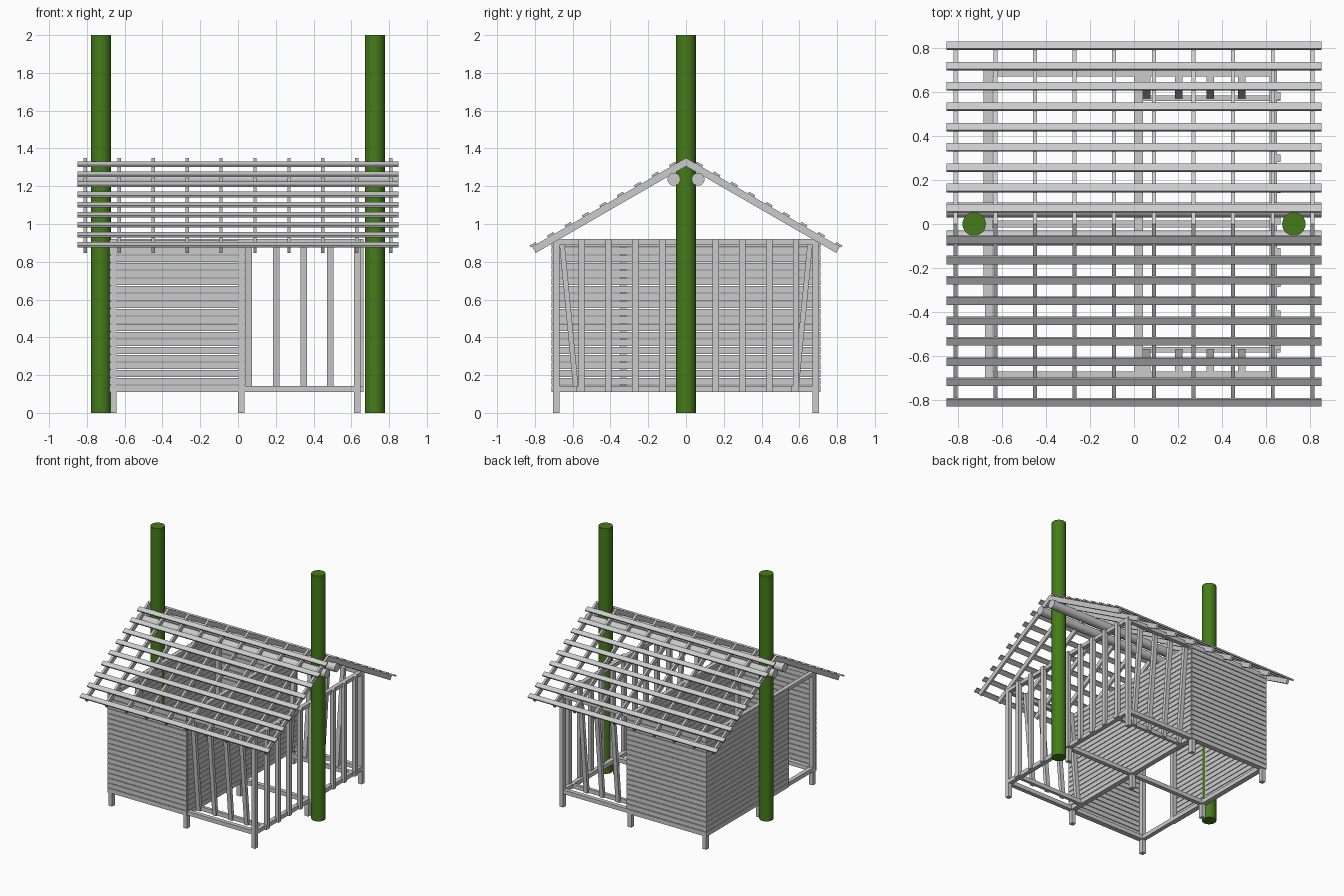
import bpy, bmesh, math
from mathutils import Matrix, Vector

if "Cube" in bpy.data.objects:
    bpy.data.objects.remove(bpy.data.objects["Cube"])


def mesh_object(name, bm):
    me = bpy.data.meshes.new(name)
    bm.to_mesh(me)
    bm.free()
    ob = bpy.data.objects.new(name, me)
    bpy.context.collection.objects.link(ob)
    return ob


def boxes(name, spans):
    """One object out of axis-aligned boxes (x0, x1, y0, y1, z0, z1)."""
    bm = bmesh.new()
    for x0, x1, y0, y1, z0, z1 in spans:
        m = Matrix.Translation(((x0 + x1) / 2, (y0 + y1) / 2, (z0 + z1) / 2))
        bmesh.ops.create_cube(bm, size=1, matrix=m @ Matrix.Diagonal((x1 - x0, y1 - y0, z1 - z0, 1)))
    return mesh_object(name, bm)


def prisms(name, profile, spans):
    """Extrude a (y, z) profile along x over each (x0, x1) span."""
    bm = bmesh.new()
    for x0, x1 in spans:
        f = bm.faces.new([bm.verts.new((x0, y, z)) for y, z in profile])
        ex = bmesh.ops.extrude_face_region(bm, geom=[f])
        bmesh.ops.translate(bm, vec=(x1 - x0, 0, 0),
                            verts=[v for v in ex["geom"] if isinstance(v, bmesh.types.BMVert)])
    bmesh.ops.recalc_face_normals(bm, faces=bm.faces)
    return mesh_object(name, bm)


def mirror_y(ob):
    mod = ob.modifiers.new("mirror", "MIRROR")
    mod.use_axis = (False, True, False)


def rod(name, r, length, loc, rot=(0, 0, 0), mat=None):
    bpy.ops.mesh.primitive_cylinder_add(vertices=32, radius=r, depth=length, location=loc, rotation=rot)
    ob = bpy.context.object
    ob.name = name
    if mat:
        ob.data.materials.append(mat)
    bpy.ops.object.shade_smooth_by_angle()


green = bpy.data.materials.new("green")
green.diffuse_color = (0.06, 0.2, 0.01, 1)
green.use_nodes = True
green.node_tree.nodes["Principled BSDF"].inputs["Base Color"].default_value = green.diffuse_color

# Two tall green trunks carrying the ridge logs
for side, s in (("left", -1), ("right", 1)):
    rod(side + "_trunk", 0.053, 2, (s * 0.725, 0, 1), mat=green)
for side, s in (("front", -1), ("back", 1)):
    rod(side + "_ridge_log", 0.034, 1.7, (0, s * 0.064, 1.237), (0, math.pi / 2, 0))

# Corner posts, short middle legs and the doorway post
BOT, TOP = 0.11, 0.92
post_x = ((-0.676, -0.642), (0.0, 0.034), (0.614, 0.648))
posts = []
for x0, x1 in post_x:
    posts += [(x0, x1, -0.705, -0.67, 0, TOP), (x0, x1, 0.67, 0.705, 0, TOP),
              (x0, x1, -0.017, 0.017, 0, BOT)]
posts.append((-0.676, -0.642, -0.35, -0.315, BOT, TOP))
boxes("posts", posts)

# Floor frame
floor = [(x0, x1, -0.705, 0.705, BOT, 0.143) for x0, x1 in post_x]
floor += [(-0.676, 0.648, y - 0.017, y + 0.017, BOT, 0.143) for y in (-0.687, 0, 0.687)]
floor += [(0.034, 0.664, y - 0.012, y + 0.012, BOT, 0.143) for y in (-0.57, 0.57)]
boxes("floor_frame", floor)

# Top plates
plates = [(x0, x1, -0.705, 0.705, 0.89, TOP) for x0, x1 in post_x]
plates += [(-0.676, 0.648, y - 0.017, y + 0.017, 0.89, TOP) for y in (-0.687, 0.687)]
boxes("top_plates", plates)

# Horizontal wall planks with narrow gaps
N = 20
pitch = (TOP - BOT) / N
walls = {
    "front_planks": (-0.68, 0.036, -0.712, -0.703),
    "back_planks": (-0.68, 0.036, 0.703, 0.712),
    "left_planks": (-0.683, -0.674, -0.35, 0.712),
    "partition_planks": (0.032, 0.041, -0.705, 0.705),
}
for name, w in walls.items():
    boxes(name, [(*w, BOT + i * pitch, BOT + i * pitch + pitch - 0.005) for i in range(N)])

# Upright studs of the open right side
boxes("side_studs", [(0.634, 0.664, y - 0.017, y + 0.017, BOT, TOP)
                     for y in (-0.552 + i * 0.1418 for i in range(9))])

# Leaning studs on the open front and back
lean = [(-0.595, BOT), (-0.567, BOT), (-0.645, TOP), (-0.673, TOP)]
mirror_y(prisms("leaning_studs", lean, [(x - 0.017, x + 0.017) for x in (0.057, 0.202, 0.347, 0.489)]))

# Rafters: one slope profile, mirrored to the other side
down = Vector((-math.cos(math.radians(30)), -math.sin(math.radians(30))))
norm = Vector((-0.5, math.cos(math.radians(30))))
apex = Vector((0, 1.35))
L = 0.94
rafter = [apex, apex + down * L, apex + down * L - norm * 0.038,
          Vector((0, 1.35 - 0.038 / norm.y))]
mirror_y(prisms("rafters", rafter, [(x - 0.009, x + 0.009)
                                    for x in (-0.809 + i * 0.1798 for i in range(10))]))

# Roof battens lying on the rafters
for i in range(9):
    c = apex + down * ((0.068 + i * 0.0922) / -down.x)
    a, b = c - down * 0.019, c + down * 0.019
    mirror_y(prisms("roof_batten", [a, b, b + norm * 0.012, a + norm * 0.012], [(-0.85, 0.85)]))
